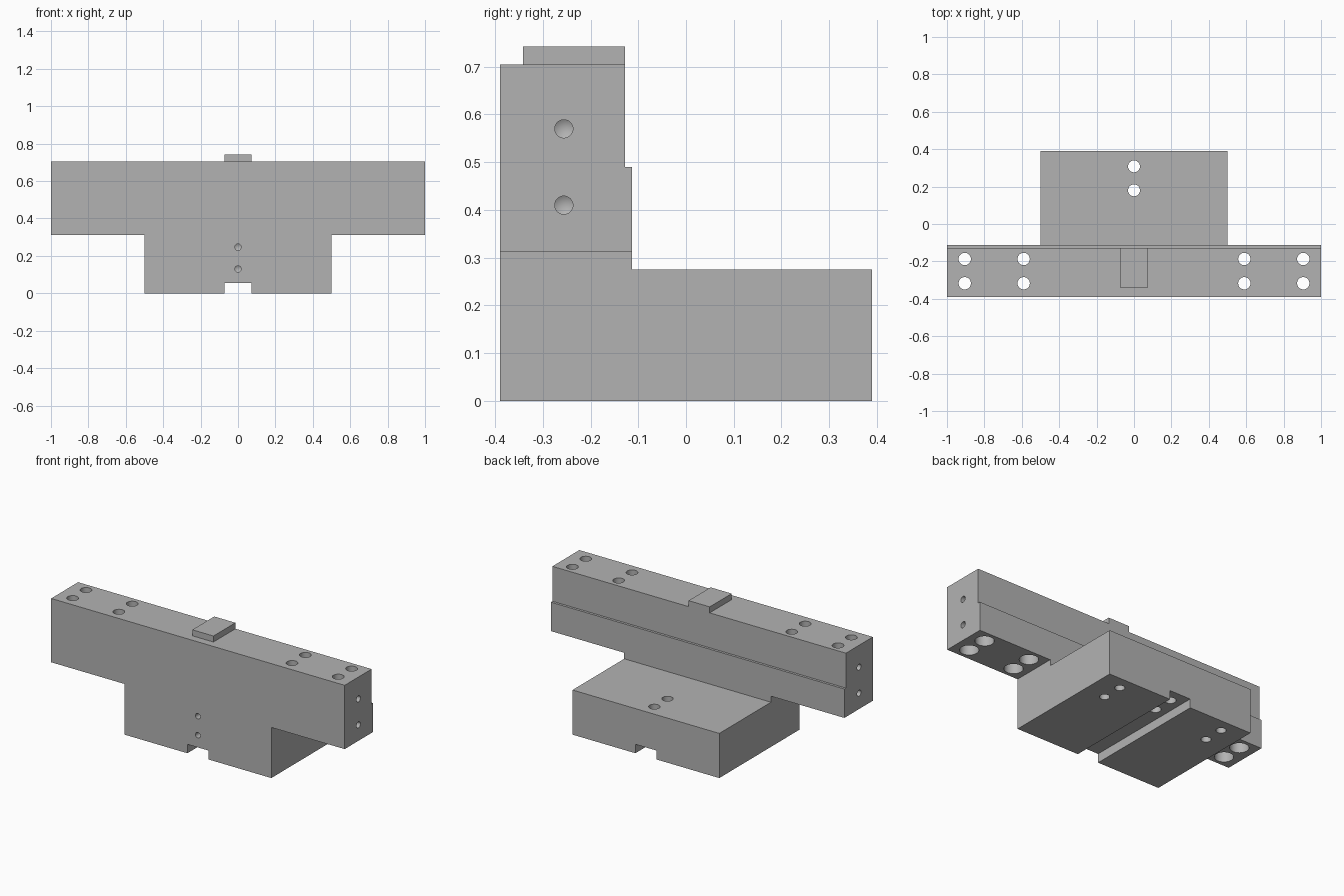
import bpy, bmesh, math
from mathutils import Vector, Matrix

cube = bpy.data.objects.get("Cube")
if cube:
    bpy.data.objects.remove(cube, do_unlink=True)

grey = bpy.data.materials.new("machined_grey")
grey.use_nodes = True
grey.diffuse_color = (0.45, 0.45, 0.45, 1)
grey.node_tree.nodes["Principled BSDF"].inputs["Base Color"].default_value = grey.diffuse_color

FRONT, BACK, TOP = -0.39, 0.39, 0.705
EPS = 0.02


def add_object(name, bm):
    bmesh.ops.recalc_face_normals(bm, faces=bm.faces)
    mesh = bpy.data.meshes.new(name)
    bm.to_mesh(mesh)
    bm.free()
    mesh.materials.append(grey)
    obj = bpy.data.objects.new(name, mesh)
    bpy.context.collection.objects.link(obj)
    return obj


def add_box(bm, low, high):
    low, high = Vector(low), Vector(high)
    matrix = Matrix.Translation((low + high) / 2) @ Matrix.Diagonal((high - low).to_4d())
    bmesh.ops.create_cube(bm, size=1, matrix=matrix)


def add_drill(bm, start, direction, profile, sides=32):
    """Closed turned cutter; profile lists (radius, depth) along the direction."""
    matrix = Matrix.Translation(start) @ Vector(direction).to_track_quat('Z', 'Y').to_matrix().to_4x4()
    rings = []
    for radius, depth in profile:
        count = sides if radius else 1
        rings.append([bm.verts.new(matrix @ Vector((radius * math.cos(a), radius * math.sin(a), depth)))
                      for a in (math.tau * i / sides for i in range(count))])
    for a, b in zip(rings, rings[1:]):
        for i in range(sides):
            j = (i + 1) % sides
            if len(b) == 1:
                bm.faces.new((a[i], a[j], b[0]))
            else:
                bm.faces.new((a[i], a[j], b[j], b[i]))
    for ring in (rings[0], rings[-1]):
        if len(ring) > 1:
            bm.faces.new(ring)


def blind(radius, depth):
    return [(radius, -EPS), (radius, depth), (0, depth + radius * 0.6)]


# Body: T-shaped outline with keyway, extruded front to back
half = [(0.072, 0.055), (0.072, 0), (0.5, 0), (0.5, 0.312), (1, 0.312), (1, TOP)]
outline = half + [(-x, z) for x, z in reversed(half)]
bm = bmesh.new()
face = bm.faces.new([bm.verts.new((x, FRONT, z)) for x, z in outline])
extruded = bmesh.ops.extrude_face_region(bm, geom=[face])["geom"]
bmesh.ops.translate(bm, vec=(0, BACK - FRONT, 0),
                    verts=[v for v in extruded if isinstance(v, bmesh.types.BMVert)])
body = add_object("bracket_body", bm)

# Clearance above the foot, and the shallow rebate behind the bar
foot_cut = bmesh.new()
add_box(foot_cut, (-1.1, -0.113, 0.275), (1.1, 0.5, 0.9))
rebate_cut = bmesh.new()
add_box(rebate_cut, (-1.1, -0.128, 0.49), (1.1, 0, 0.9))

# Drilled holes
drills = bmesh.new()
for side in (-1, 1):
    for x in (0.59, 0.905):
        for y in (-0.187, -0.317):
            add_drill(drills, (side * x, y, 0.312), (0, 0, 1),
                      [(0.053, -EPS), (0.053, 0.07), (0.033, 0.07), (0.033, 0.45)])
    for z in (0.41, 0.57):
        add_drill(drills, (side, -0.256, z), (-side, 0, 0), blind(0.019, 0.12))
    for y in (0.18, 0.308):
        add_drill(drills, (side * 0.36, y, 0), (0, 0, 1), blind(0.028, 0.15))
for y in (0.18, 0.308):
    add_drill(drills, (0, y, 0), (0, 0, 1), [(0.032, 0), (0.032, 0.32)])
for z in (0.13, 0.247):
    add_drill(drills, (0, FRONT, z), (0, 1, 0), blind(0.017, 0.12))

for name, cutter_mesh in (("foot_cutter", foot_cut), ("rebate_cutter", rebate_cut), ("hole_cutter", drills)):
    cutter = add_object(name, cutter_mesh)
    cutter.hide_render = True
    modifier = body.modifiers.new(name, 'BOOLEAN')
    modifier.operation = 'DIFFERENCE'
    modifier.solver = 'EXACT'
    modifier.object = cutter
    bpy.context.view_layer.objects.active = body
    bpy.ops.object.modifier_apply(modifier=name)
    bpy.data.objects.remove(cutter, do_unlink=True)

# Locating key on top of the bar
bm = bmesh.new()
add_box(bm, (-0.072, -0.342, TOP), (0.072, -0.128, 0.742))
add_object("locating_key", bm)

# Smooth hole walls, crisp machined edges
bpy.ops.object.select_all(action='DESELECT')
body.select_set(True)
bpy.context.view_layer.objects.active = body
bpy.ops.object.shade_smooth_by_angle(angle=math.radians(30))
